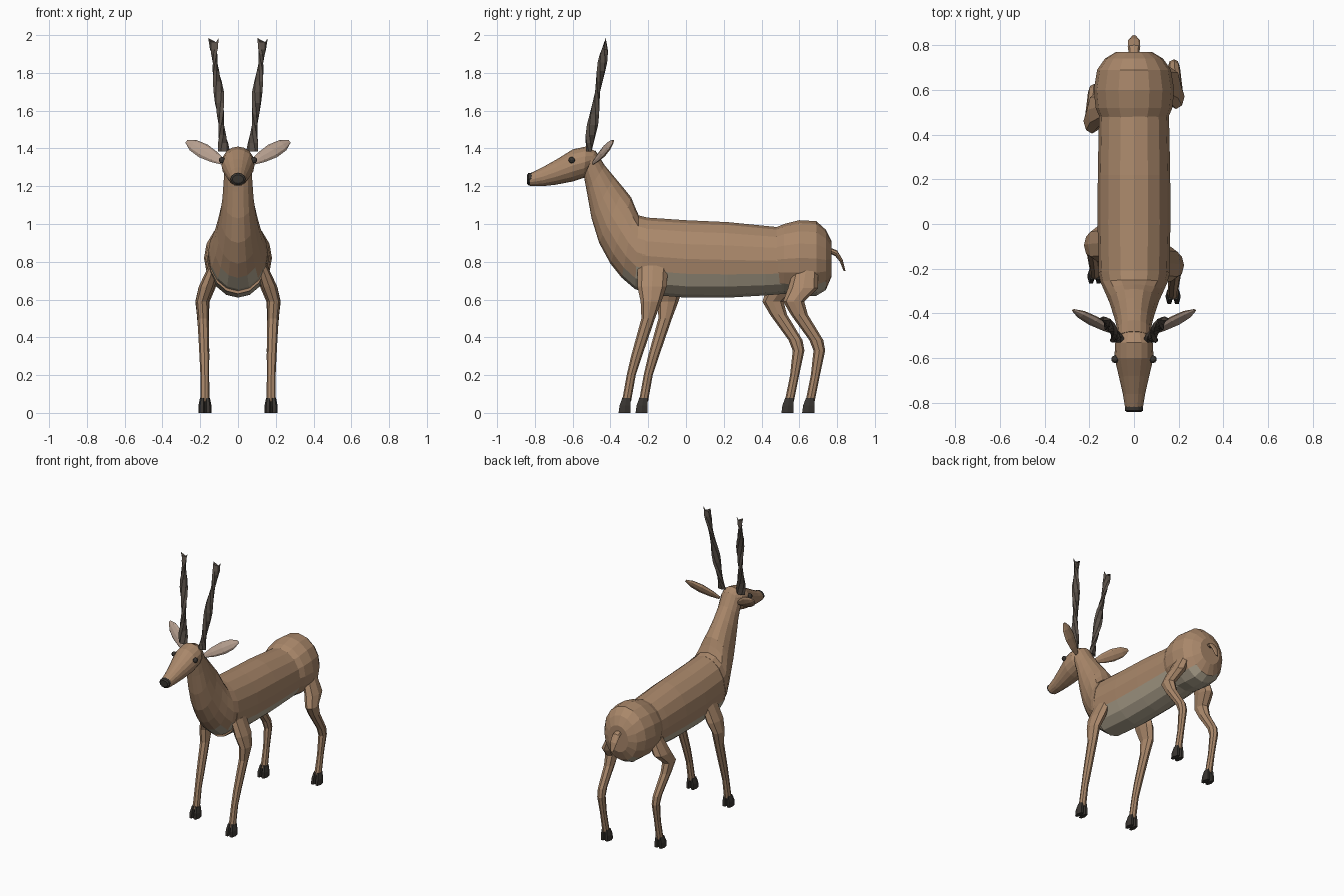
import bpy, bmesh
from math import sin, cos, pi
from mathutils import Vector as V


def material(name, rgb):
    m = bpy.data.materials.new(name)
    m.diffuse_color = (*rgb, 1)
    return m


COAT = material("coat", (0.40, 0.245, 0.145))
BELLY = material("belly", (0.44, 0.38, 0.28))
EAR = material("ear_inner", (0.46, 0.34, 0.27))
HORN = material("horn", (0.10, 0.08, 0.065))
DARK = material("dark", (0.04, 0.035, 0.03))


def loft(name, rings, sides, mat, belly=None):
    """Skin rings of (centre, half axis u, half axis v), capped at both ends."""
    bm = bmesh.new()
    loops = []
    for c, u, v in rings:
        loops.append([bm.verts.new(c + u * cos(2 * pi * i / sides) + v * sin(2 * pi * i / sides))
                      for i in range(sides)])
    for a, b in zip(loops, loops[1:]):
        for i in range(sides):
            j = (i + 1) % sides
            bm.faces.new((a[i], a[j], b[j], b[i]))
    bm.faces.new(loops[0])
    bm.faces.new(loops[-1])
    bmesh.ops.recalc_face_normals(bm, faces=bm.faces)
    me = bpy.data.meshes.new(name)
    me.materials.append(mat)
    if belly:
        me.materials.append(BELLY)
        for f in bm.faces:
            if f.calc_center_median().z < belly and f.normal.z < -0.3:
                f.material_index = 1
    bm.to_mesh(me)
    bm.free()
    ob = bpy.data.objects.new(name, me)
    bpy.context.collection.objects.link(ob)
    return ob


def trunk(name, rows, mat=COAT, sides=16, belly=None):
    """Rows of (top y, top z, bottom y, bottom z, half width)."""
    rings = []
    for ty, tz, by, bz, w in rows:
        t, b = V((0, ty, tz)), V((0, by, bz))
        rings.append(((t + b) / 2, V((w, 0, 0)), (t - b) / 2))
    return loft(name, rings, sides, mat, belly)


# Body
trunk("torso", [(0.52, 0.98, 0.52, 0.63, 0.155), (0.42, 0.99, 0.42, 0.622, 0.158),
                (0.22, 1.01, 0.22, 0.61, 0.162), (0.0, 1.02, 0.0, 0.61, 0.163),
                (-0.22, 1.035, -0.24, 0.63, 0.158)], belly=0.72)
trunk("rump", [(0.47, 0.98, 0.47, 0.64, 0.15), (0.52, 1.0, 0.52, 0.63, 0.172),
               (0.60, 1.02, 0.60, 0.62, 0.18), (0.69, 1.015, 0.69, 0.62, 0.165),
               (0.74, 0.97, 0.74, 0.65, 0.13), (0.77, 0.91, 0.77, 0.72, 0.08)], belly=0.68)
trunk("neck", [(-0.21, 1.035, -0.22, 0.64, 0.16), (-0.25, 1.045, -0.27, 0.655, 0.15),
               (-0.27, 1.09, -0.34, 0.715, 0.13), (-0.29, 1.14, -0.40, 0.79, 0.112),
               (-0.33, 1.19, -0.46, 0.90, 0.095), (-0.38, 1.25, -0.50, 1.03, 0.082),
               (-0.43, 1.31, -0.525, 1.17, 0.075), (-0.48, 1.39, -0.54, 1.25, 0.075)], belly=0.74)
trunk("head", [(-0.48, 1.385, -0.50, 1.30, 0.06), (-0.53, 1.41, -0.54, 1.245, 0.085),
               (-0.60, 1.395, -0.60, 1.225, 0.087), (-0.68, 1.345, -0.69, 1.208, 0.067),
               (-0.76, 1.30, -0.76, 1.20, 0.05), (-0.825, 1.268, -0.825, 1.20, 0.039)])
trunk("nose", [(-0.815, 1.272, -0.815, 1.205, 0.04), (-0.835, 1.27, -0.835, 1.205, 0.04),
               (-0.842, 1.26, -0.842, 1.215, 0.03)], DARK, 12)

# Tail
trunk("tail", [(0.75, 0.88, 0.75, 0.85, 0.022), (0.80, 0.86, 0.79, 0.83, 0.028),
               (0.83, 0.81, 0.815, 0.80, 0.026), (0.845, 0.75, 0.835, 0.75, 0.01)], sides=8)

# Legs: (x, y, z, half width x, half depth y)
FRONT = [(0.125, -0.175, 0.78, 0.03, 0.08), (0.165, -0.18, 0.67, 0.042, 0.078),
         (0.19, -0.185, 0.59, 0.034, 0.055), (0.185, -0.20, 0.50, 0.03, 0.036),
         (0.178, -0.262, 0.30, 0.026, 0.029), (0.176, -0.29, 0.20, 0.023, 0.024),
         (0.175, -0.315, 0.06, 0.025, 0.024)]
HIND = [(0.125, 0.635, 0.76, 0.035, 0.065), (0.165, 0.62, 0.66, 0.045, 0.08),
        (0.188, 0.57, 0.59, 0.038, 0.056), (0.186, 0.60, 0.52, 0.032, 0.045),
        (0.18, 0.69, 0.385, 0.027, 0.037), (0.178, 0.706, 0.33, 0.026, 0.031),
        (0.176, 0.685, 0.20, 0.021, 0.024), (0.175, 0.657, 0.06, 0.025, 0.024)]


def leg(name, rows, side, dy):
    loft(name, [(V((side * x, y + dy, z)), V((rx, 0, 0)), V((0, ry, 0)))
                for x, y, z, rx, ry in rows], 8, COAT)
    x, y = side * rows[-1][0], rows[-1][1] + dy
    for k in (-1, 1):  # cloven hoof
        loft(name + "_toe", [(V((x + k * a, y - b, z)), V((rx, 0, 0)), V((0, ry, 0)))
                             for a, b, z, rx, ry in ((0.017, 0.01, 0, 0.017, 0.037),
                                                     (0.017, 0.007, 0.04, 0.017, 0.034),
                                                     (0.013, 0, 0.08, 0.013, 0.025))], 6, DARK)


leg("right_front_leg", FRONT, 1, 0)
leg("left_front_leg", FRONT, -1, 0.09)
leg("right_hind_leg", HIND, 1, 0)
leg("left_hind_leg", HIND, -1, -0.11)

for s, label in ((1, "right"), (-1, "left")):
    # Ears: flat leaves with a paler front
    a, b = V((s * 0.075, -0.49, 1.325)), V((s * 0.272, -0.385, 1.437))
    axis = (b - a).normalized()
    face = axis.cross(V((0, 0.45, 0.9))).normalized()
    wide = face.cross(axis).normalized()
    face = axis.cross(wide).normalized()
    if face.y > 0:
        face = -face
    ear = loft(label + "_ear", [(a.lerp(b, t), wide * w, face * w * 0.4) for t, w in
                                ((0, 0.014), (0.25, 0.032), (0.55, 0.042), (0.82, 0.034), (1, 0.01))], 8, COAT)
    ear.data.materials.append(EAR)
    for p in ear.data.polygons:
        if p.normal.dot(face) > 0.2:
            p.material_index = 1

    # Horns: flattened section twisted along the path, forked at the end
    rings = []
    path = [(0.075, -0.515, 1.385), (0.083, -0.505, 1.47), (0.093, -0.485, 1.58),
            (0.102, -0.468, 1.70), (0.117, -0.45, 1.81), (0.126, -0.435, 1.90), (0.13, -0.425, 1.95)]
    for i in range(13):
        k = i / 2
        p, q = V(path[int(k)]), V(path[min(int(k) + 1, 6)])
        c = p.lerp(q, k - int(k))
        c.x *= s
        r = 0.032 - 0.009 * i / 12
        t = s * (12 - i) * pi / 6
        rings.append((c, V((cos(t), sin(t), 0)) * r, V((-sin(t), cos(t), 0)) * r * 0.55))
    horn = loft(label + "_horn", rings, 6, HORN)
    for v in horn.data.vertices[-6:]:
        d = abs(v.co.x - s * 0.13) / 0.023
        v.co.z += 0.045 * d - 0.01
        v.co.x += (v.co.x - s * 0.13) * 0.2
        v.co.y = -0.425 + (v.co.y + 0.425) * 0.35

    # Eyes
    bpy.ops.mesh.primitive_uv_sphere_add(segments=10, ring_count=6, radius=0.017,
                                         location=(s * 0.085, -0.605, 1.338))
    eye = bpy.context.object
    eye.name = label + "_eye"
    eye.data.materials.append(DARK)
